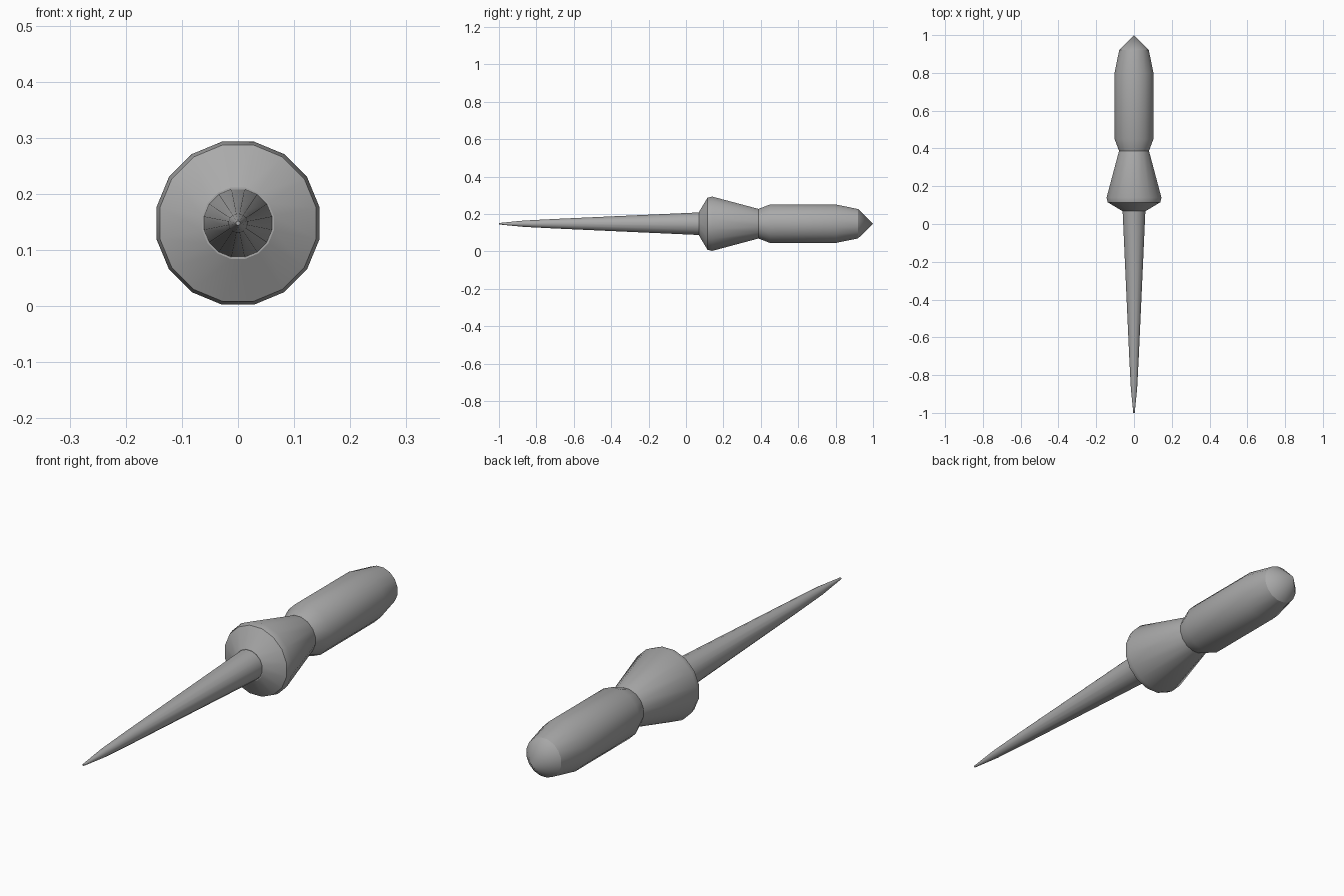
import bpy, bmesh, math

cube = bpy.data.objects.get("Cube")
if cube:
    bpy.data.objects.remove(cube, do_unlink=True)

grey = bpy.data.materials.new("plain grey")
grey.use_nodes = True
colour = (0.4, 0.4, 0.4, 1)
grey.diffuse_color = colour
grey.node_tree.nodes["Principled BSDF"].inputs["Base Color"].default_value = colour

AXIS_Z = 0.148


def lathe(name, profile, sides, smooth_angle):
    """Turn (y, radius) points around the long axis; close both ends."""
    bm = bmesh.new()
    rings = []
    for y, r in profile:
        if r == 0:
            rings.append([bm.verts.new((0, y, AXIS_Z))])
            continue
        angles = [2 * math.pi * (i + 0.5) / sides for i in range(sides)]
        rings.append([bm.verts.new((r * math.sin(a), y, AXIS_Z + r * math.cos(a)))
                      for a in angles])
    for a, b in zip(rings, rings[1:]):
        for i in range(sides):
            j = (i + 1) % sides
            if len(b) == 1:
                bm.faces.new((a[i], a[j], b[0]))
            else:
                bm.faces.new((a[i], a[j], b[j], b[i]))
    for ring in (rings[0], rings[-1]):
        if len(ring) > 1:
            bm.faces.new(ring)
    bmesh.ops.recalc_face_normals(bm, faces=bm.faces)
    mesh = bpy.data.meshes.new(name)
    bm.to_mesh(mesh)
    bm.free()
    mesh.materials.append(grey)
    obj = bpy.data.objects.new(name, mesh)
    bpy.context.collection.objects.link(obj)
    bpy.ops.object.select_all(action="DESELECT")
    obj.select_set(True)
    bpy.context.view_layer.objects.active = obj
    bpy.ops.object.shade_smooth_by_angle(angle=math.radians(smooth_angle))


# Long tapering spike
lathe("spike", [(-1, 0.004), (-0.87, 0.017), (-0.7, 0.026), (0.08, 0.062)], 16, 30)
# Flared collar
lathe("collar", [(0.07, 0.065), (0.115, 0.142), (0.14, 0.148), (0.39, 0.08)], 16, 30)
# Rounded grip with a pointed end
lathe("grip", [(0.385, 0.08), (0.45, 0.105), (0.8, 0.105), (0.92, 0.08), (1, 0)], 16, 30)
